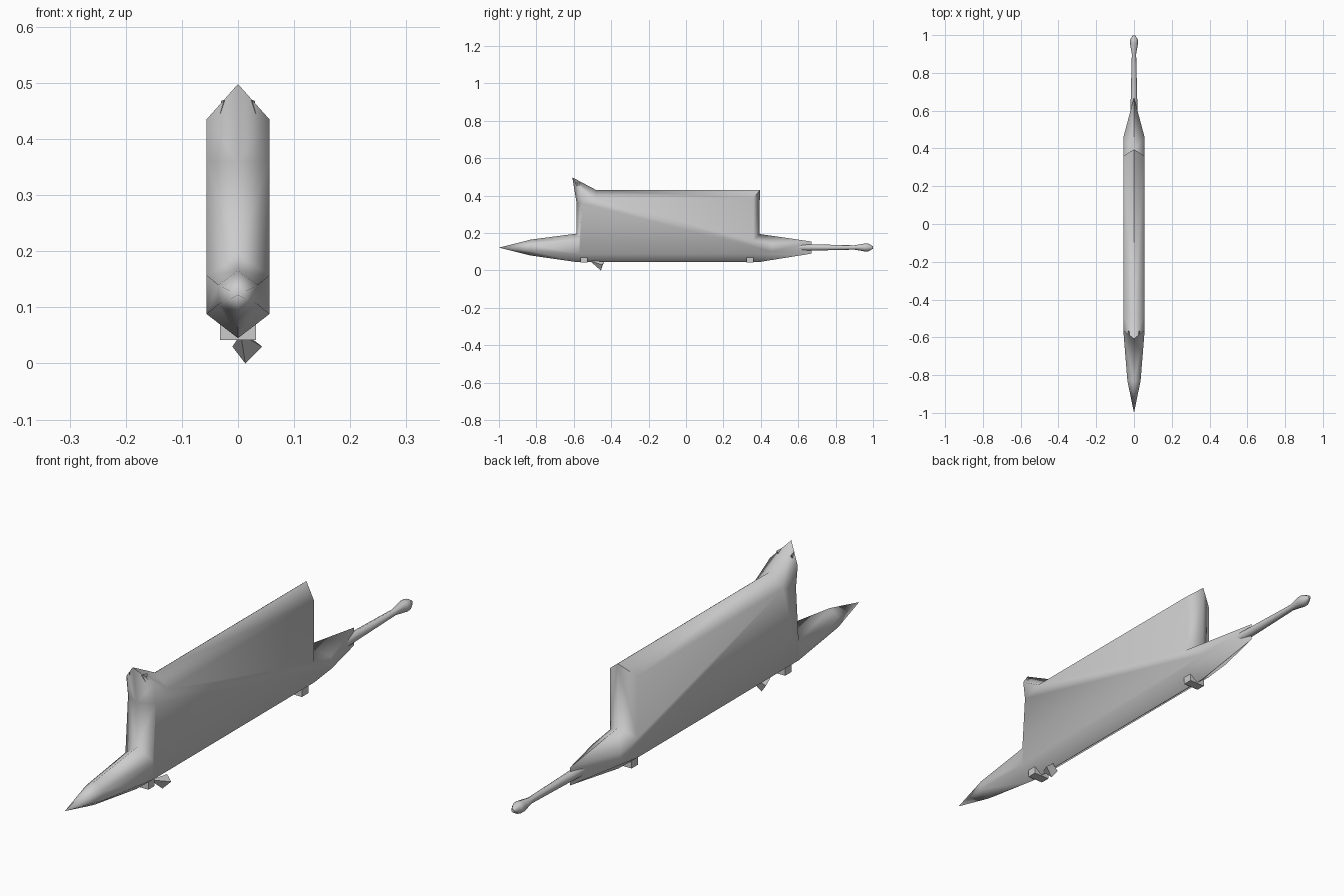
import bpy, bmesh, math
from mathutils import Matrix, Vector

if "Cube" in bpy.data.objects:
    bpy.data.objects.remove(bpy.data.objects["Cube"])

grey = bpy.data.materials.new("light_grey")
grey.diffuse_color = (0.6, 0.6, 0.6, 1)
grey.use_nodes = True
grey.node_tree.nodes["Principled BSDF"].inputs["Base Color"].default_value = grey.diffuse_color


def finish(bm, name, angle=None):
    bmesh.ops.remove_doubles(bm, verts=bm.verts, dist=0.0005)
    bmesh.ops.recalc_face_normals(bm, faces=bm.faces)
    me = bpy.data.meshes.new(name)
    bm.to_mesh(me)
    bm.free()
    me.materials.append(grey)
    ob = bpy.data.objects.new(name, me)
    bpy.context.collection.objects.link(ob)
    if angle:
        bpy.ops.object.select_all(action='DESELECT')
        ob.select_set(True)
        bpy.context.view_layer.objects.active = ob
        bpy.ops.object.shade_smooth_by_angle(angle=math.radians(angle))
    return ob


# Hull with tall sail: a keel outline (y, z) joined to an outline on each flank (x, y, z)
keel = [(-1, .122), (-.83, .165), (-.585, .197), (-.585, .36), (-.608, .498),
        (-.48, .43), (.395, .43), (.392, .195), (.67, .155), (.67, .09),
        (.39, .045), (-.585, .045), (-.83, .08)]
W = .056
flank = [(0, -1, .122), (.035, -.83, .14), (W, -.57, .157), (W, -.555, .36),
         (W, -.565, .435), (W, -.48, .385), (W, .36, .385), (W, .36, .16),
         (W, .46, .145), (W, .46, .1), (W, .36, .088), (W, -.57, .088),
         (.035, -.83, .105)]
bm = bmesh.new()
mid = [bm.verts.new((0, y, z)) for y, z in keel]
n = len(mid)
for s in (-1, 1):
    side = [bm.verts.new((s * x, y, z)) for x, y, z in flank]
    for i in range(n):
        j = (i + 1) % n
        bm.faces.new((mid[i], mid[j], side[j], side[i]))
    bm.faces.new((side[0], side[1], side[12]))
    bm.faces.new((side[1], side[2], side[11], side[12]))
    bm.faces.new(side[2:12])
bmesh.ops.dissolve_degenerate(bm, dist=0.0005, edges=bm.edges)
finish(bm, "hull_and_sail", 70)

# Tail boom with bulb
bm = bmesh.new()
rings = []
SIDES = 8
for y, r in [(.56, .02), (.67, .017), (.9, .0115), (.955, .021), (.975, .021), (1, .006)]:
    rings.append([bm.verts.new((r * math.cos(2 * math.pi * k / SIDES), y,
                                .123 + r * math.sin(2 * math.pi * k / SIDES)))
                  for k in range(SIDES)])
for a, b in zip(rings, rings[1:]):
    for k in range(SIDES):
        m = (k + 1) % SIDES
        bm.faces.new((a[k], a[m], b[m], b[k]))
bm.faces.new(rings[0])
bm.faces.new(rings[-1])
finish(bm, "tail_boom", 50)

# Mounting blocks under the keel
for name, y in (("front_block", -.545), ("rear_block", .342)):
    bm = bmesh.new()
    bmesh.ops.create_cube(bm, size=1, matrix=Matrix.Translation((0, y, .056))
                          @ Matrix.Diagonal((.064, .036, .028, 1)))
    finish(bm, name)

# Flared four-sided nozzle under the bow
bm = bmesh.new()
tip = bm.verts.new((.005, -.515, .052))
base = [bm.verts.new(p) for p in ((.013, -.455, .0), (.043, -.447, .03),
                                  (.02, -.438, .048), (-.01, -.447, .03))]
for k in range(4):
    bm.faces.new((tip, base[k], base[(k + 1) % 4]))
bm.faces.new(base)
finish(bm, "nozzle")

# Small spikes on the shoulders of the raised sail tip
for name, s in (("left_spike", -1), ("right_spike", 1)):
    bm = bmesh.new()
    v = [bm.verts.new((s * x, y, z)) for x, y, z in
         ((.024, -.593, .47), (.034, -.578, .438), (.023, -.57, .455), (.03, -.565, .468))]
    for f in ((0, 1, 2), (0, 1, 3), (0, 2, 3), (1, 2, 3)):
        bm.faces.new([v[k] for k in f])
    finish(bm, name)
